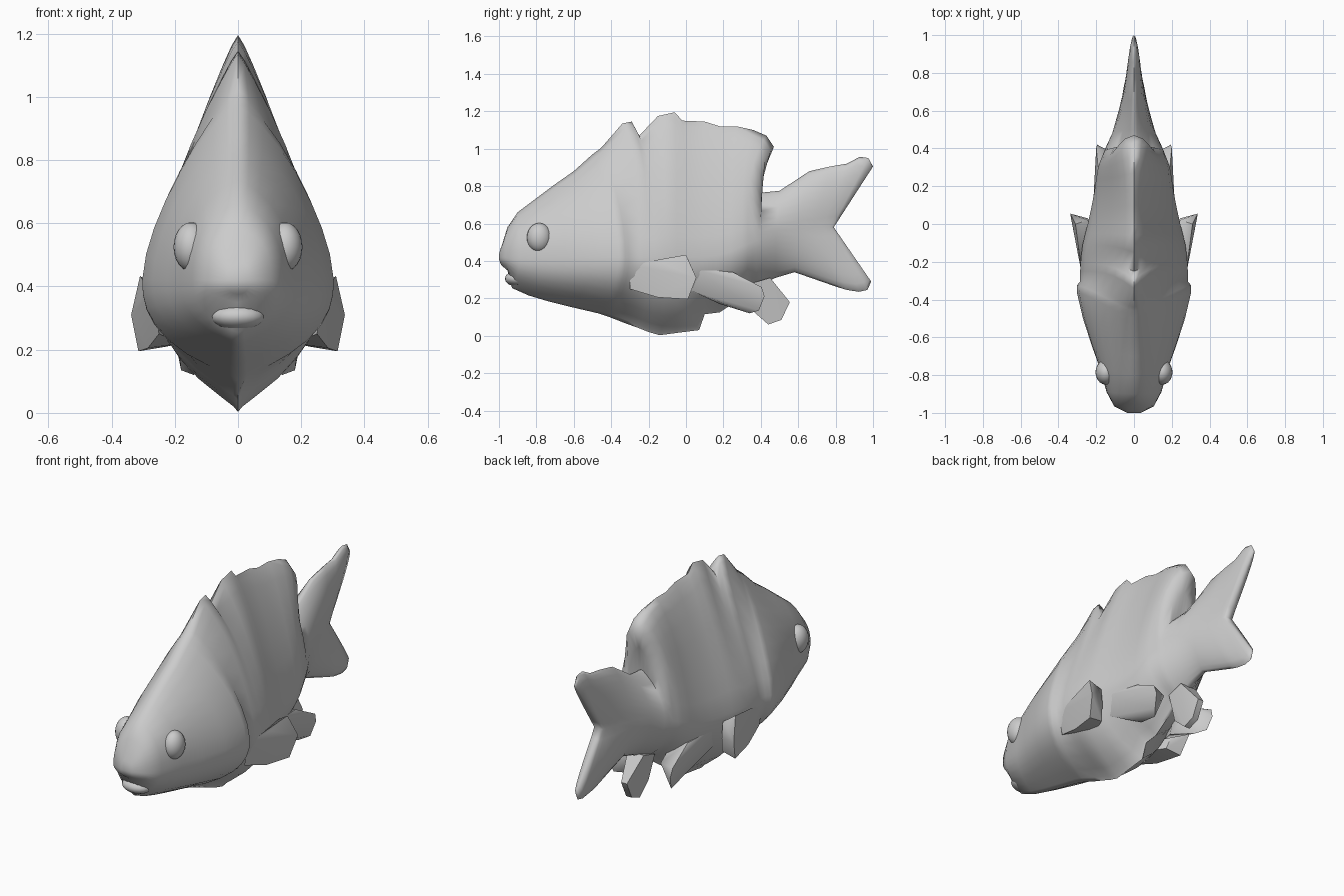
import bpy, bmesh, math
from mathutils import Vector

if "Cube" in bpy.data.objects:
    bpy.data.objects.remove(bpy.data.objects["Cube"])

grey = bpy.data.materials.new("light_grey")
grey.use_nodes = True
grey.diffuse_color = (0.6, 0.6, 0.6, 1)
grey.node_tree.nodes["Principled BSDF"].inputs["Base Color"].default_value = (0.6, 0.6, 0.6, 1)


def finish(name, bm, angle=55):
    bmesh.ops.recalc_face_normals(bm, faces=bm.faces)
    me = bpy.data.meshes.new(name)
    bm.to_mesh(me)
    bm.free()
    ob = bpy.data.objects.new(name, me)
    bpy.context.collection.objects.link(ob)
    me.materials.append(grey)
    bpy.ops.object.select_all(action='DESELECT')
    ob.select_set(True)
    bpy.context.view_layer.objects.active = ob
    bpy.ops.object.shade_smooth_by_angle(angle=math.radians(angle))


# Body stations: top y, z | widest y, z | bottom y, z | half width, upper fullness
head = [
    (-.985, .48, -1.0, .42, -.985, .375, .035, 2.5),
    (-.955, .58, -.965, .42, -.955, .35, .105, 2.5),
    (-.90, .66, -.89, .42, -.93, .255, .145, 2.4),
    (-.80, .735, -.76, .42, -.84, .215, .182, 2.2),
    (-.70, .81, -.64, .42, -.74, .185, .225, 2.0),
    (-.60, .88, -.50, .42, -.62, .155, .27, 1.8),
    (-.50, .97, -.36, .42, -.47, .12, .303, 1.6),
    (-.46, 1.0, -.325, .42, -.43, .107, .303, 1.5),
    (-.44, 1.02, -.305, .42, -.41, .10, .285, 1.4),
]
trunk = [
    (-.34, 1.135, -.25, .42, -.32, .065, .285, 1.3),
    (-.29, 1.145, -.21, .42, -.25, .04, .283, 1.25),
    (-.25, 1.07, -.17, .42, -.20, .02, .28, 1.25),
    (-.15, 1.175, -.11, .42, -.14, .003, .272, 1.22),
    (-.06, 1.195, -.05, .42, -.05, .015, .258, 1.2),
    (-.02, 1.15, .0, .42, .07, .03, .245, 1.2),
    (.10, 1.145, .09, .42, .10, .115, .225, 1.25),
    (.18, 1.12, .17, .43, .18, .125, .21, 1.3),
    (.27, 1.12, .24, .45, .24, .165, .20, 1.35),
    (.36, 1.10, .30, .48, .29, .20, .19, 1.4),
    (.43, 1.07, .33, .49, .32, .23, .18, 1.4),
    (.47, 1.01, .355, .50, .35, .25, .17, 1.35),
]
tail = [
    (.42, .90, .38, .51, .375, .26, .16, 1.9),
    (.40, .765, .405, .52, .40, .275, .15, 2.0),
    (.50, .775, .48, .56, .48, .31, .115, 2.0),
    (.66, .88, .60, .57, .58, .34, .08, 2.0),
    (.77, .905, .68, .575, .81, .26, .058, 2.2),
    (.86, .92, .73, .58, .86, .245, .045, 2.6),
    (.93, .957, .765, .58, .925, .235, .035, 3.0),
    (.975, .95, .78, .58, .97, .245, .028, 3.0),
    (1.0, .905, .79, .58, .99, .29, .02, 3.0),
]
steps = (.15, .3, .45, .6, .75, .88, .96)


def ring(station, lean, reach, top_edge, bottom_edge, belly):
    """Closed section; reach is the least height the upper taper is spread over."""
    ty, tz, my, mz, by, bz, w, full = station

    def at(f, y, z, span, edge, power):
        edge = min(edge, w * .6)
        taper = 1 - (f * abs(z - mz) / span) ** power
        x = (edge + (w - edge) * taper) * math.sqrt(1 - f ** 10)
        return Vector((x, my + (y - my) * f ** lean, mz + (z - mz) * f))
    upper = (ty, tz, max(reach, tz - mz), top_edge, full)
    lower = (by, bz, mz - bz, bottom_edge, belly)
    right = [at(f, *upper) for f in reversed(steps)] + [Vector((w, my, mz))]
    right += [at(f, *lower) for f in steps]
    left = [Vector((-p.x, p.y, p.z)) for p in reversed(right)]
    return [at(1, *upper)] + right + [at(1, *lower)] + left


# Body with dorsal fin and forked tail in one loft
bm = bmesh.new()
rings = []
for stations, *shape in ((head, 2, 0, .045, .02, 2.5), (trunk, 4, .70, .022, 0, 2.2),
                         (tail, 1, 0, .02, .02, 2.2)):
    for s in stations:
        rings.append([bm.verts.new(p) for p in ring(s, *shape)])
n = len(rings[0])
for a, b in zip(rings, rings[1:]):
    for i in range(n):
        j = (i + 1) % n
        bm.faces.new((a[i], a[j], b[j], b[i]))
for r in (rings[0], rings[-1]):
    for i in range(n // 2):
        quad = [r[i], r[i + 1], r[(n - i - 1) % n], r[(n - i) % n]]
        bm.faces.new(list(dict.fromkeys(quad)))
finish("body", bm, 80)


def ellipsoid(name, centre, radii):
    bm = bmesh.new()
    bmesh.ops.create_uvsphere(bm, u_segments=20, v_segments=12, radius=1)
    bmesh.ops.scale(bm, vec=radii, verts=bm.verts)
    bmesh.ops.translate(bm, vec=centre, verts=bm.verts)
    finish(name, bm)


def hull(name, points):
    bm = bmesh.new()
    verts = [bm.verts.new(p) for p in points]
    bmesh.ops.convex_hull(bm, input=verts)
    loose = [v for v in bm.verts if not v.link_faces]
    bmesh.ops.delete(bm, geom=loose, context='VERTS')
    finish(name, bm, 50)


# Lower lip
ellipsoid("lower_lip", (0, -.90, .305), (.085, .068, .042))

# Paired parts; fins start inside the flank and rise out of it toward the rear
pectoral = [(.295, -.14, .395), (.31, 0, .433), (.338, .055, .31), (.315, .01, .195),
            (.285, -.15, .205), (.27, -.30, .38), (.25, -.30, .25), (.245, .02, .39),
            (.245, .03, .3), (.225, 0, .21), (.18, -.1, .22)]
pelvic = [(.22, .03, .36), (.19, .03, .24), (.185, .25, .34), (.2, .405, .26),
          (.195, .42, .21), (.18, .39, .135), (.14, .34, .12), (.1, .18, .17),
          (.1, .37, .25), (.08, .25, .3)]
for side, label in ((1, "left"), (-1, "right")):
    ellipsoid(label + "_eye", (side * .148, -.785, .525), (.056, .066, .078))
    hull(label + "_pectoral_fin", [(side * x, y, z) for x, y, z in pectoral])
    hull(label + "_pelvic_fin", [(side * x, y, z) for x, y, z in pelvic])

# Anal fin, thicker at its root
rim = [(.36, .13), (.44, .06), (.51, .085), (.555, .18), (.475, .25)]
root = [(.35, .28), (.45, .31)]
hull("anal_fin", [(s * .018, y, z) for y, z in rim for s in (1, -1)]
     + [(s * .05, y, z) for y, z in root for s in (1, -1)])
